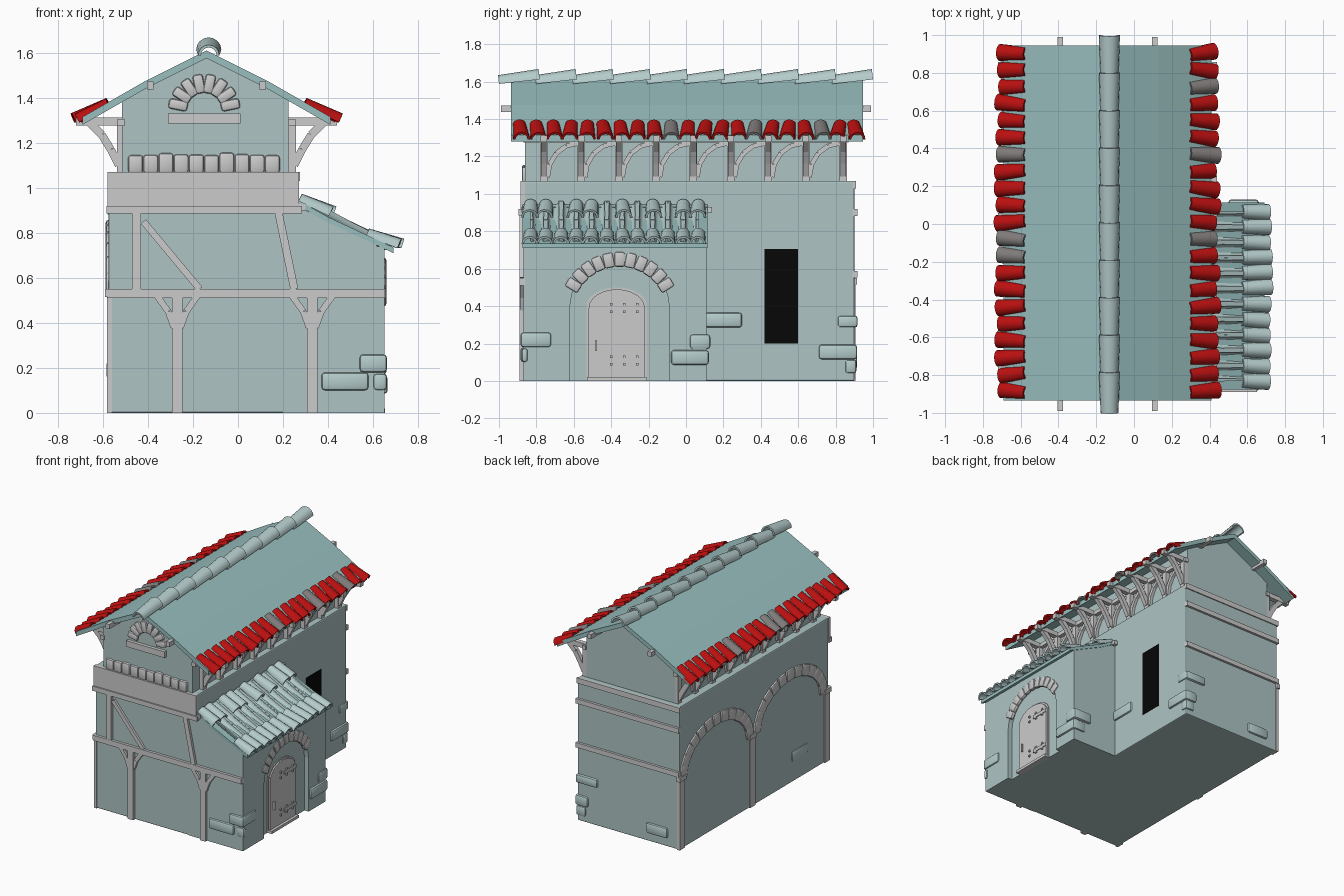
import bpy, bmesh, math, random
from mathutils import Vector, Matrix

if "Cube" in bpy.data.objects:
    bpy.data.objects.remove(bpy.data.objects["Cube"])

random.seed(4)
C = -0.14                      # x of the ridge line
X, Y, Z = Vector((1, 0, 0)), Vector((0, 1, 0)), Vector((0, 0, 1))


def mat(name, col):
    m = bpy.data.materials.new(name)
    m.diffuse_color = (*col, 1)
    m.use_nodes = True
    m.node_tree.nodes["Principled BSDF"].inputs["Base Color"].default_value = m.diffuse_color
    return m


PLASTER = mat("plaster", (0.42, 0.55, 0.55))
ROOF = mat("roof_teal", (0.32, 0.52, 0.52))
CLAY = mat("pale_clay", (0.46, 0.60, 0.60))
RED = mat("red_clay", (0.50, 0.005, 0.005))
BLACK = mat("black", (0.002, 0.002, 0.002))


def finish(name, bm, material=None, smooth=False):
    bmesh.ops.recalc_face_normals(bm, faces=bm.faces)
    me = bpy.data.meshes.new(name)
    bm.to_mesh(me)
    bm.free()
    ob = bpy.data.objects.new(name, me)
    bpy.context.collection.objects.link(ob)
    if material:
        me.materials.append(material)
    if smooth:
        bpy.ops.object.select_all(action='DESELECT')
        ob.select_set(True)
        bpy.context.view_layer.objects.active = ob
        bpy.ops.object.shade_smooth_by_angle(angle=math.radians(40))
    return ob


def prism(bm, pts, a, b, axis='y'):
    """Extrude a profile: (x, z) along y, or (y, z) along x."""
    f = (lambda p, t: (p[0], t, p[1])) if axis == 'y' else (lambda p, t: (t, p[0], p[1]))
    r0 = [bm.verts.new(f(p, a)) for p in pts]
    r1 = [bm.verts.new(f(p, b)) for p in pts]
    n = len(pts)
    bm.faces.new(r0)
    bm.faces.new(r1[::-1])
    for i in range(n):
        j = (i + 1) % n
        bm.faces.new((r0[i], r1[i], r1[j], r0[j]))


def block(bm, c, size, rot=Matrix(), bevel=0):
    m = Matrix.Translation(c) @ rot @ Matrix.Diagonal((*size, 1))
    vs = bmesh.ops.create_cube(bm, size=1, matrix=m)['verts']
    if bevel:
        es = list({e for v in vs for e in v.link_edges})
        bmesh.ops.bevel(bm, geom=es, offset=bevel, segments=2, profile=0.5, affect='EDGES')


def span(bm, x0, x1, y0, y1, z0, z1, bevel=0):
    block(bm, ((x0 + x1) / 2, (y0 + y1) / 2, (z0 + z1) / 2), (x1 - x0, y1 - y0, z1 - z0), bevel=bevel)


def bar(bm, p, q, w, depth, n=Y):
    p, q = Vector(p), Vector(q)
    t = (q - p).normalized()
    rot = Matrix((t, n, t.cross(n))).transposed().to_4x4()
    block(bm, (p + q) / 2, ((q - p).length, depth, w), rot)


def path(bm, pts, w, depth, n=Y):
    for p, q in zip(pts, pts[1:]):
        bar(bm, p, q, w, depth, n)


def tile(bm, p0, p1, r0, r1, up=1, t=0.012, n=8):
    """Half-round tapered roof tile from p0 to p1 (up=-1 gives a trough)."""
    p0, p1 = Vector(p0), Vector(p1)
    d = (p1 - p0).normalized()
    side = d.cross(Z).normalized()
    nrm = side.cross(d) * up
    o0, i0, o1, i1 = [[bm.verts.new(p + (side * math.cos(math.pi * k / n) + nrm * math.sin(math.pi * k / n)) * r)
                       for k in range(n + 1)]
                      for p, r in ((p0, r0), (p0, r0 - t), (p1, r1), (p1, r1 - t))]
    for a, b in ((o0, o1), (i0, i1), (o0, i0), (o1, i1)):
        for k in range(n):
            bm.faces.new((a[k], a[k + 1], b[k + 1], b[k]))
    for k in (0, n):
        bm.faces.new((o0[k], i0[k], i1[k], o1[k]))


def arch(bm, axis, fixed, c, rx, rz, a0, a1, n, size, bevel=0.012):
    """Ring of wedge stones; axis 'x' lies in the yz plane, 'y' in the xz plane."""
    for k in range(n):
        a = math.radians(a0 + (a1 - a0) * (k + 0.5) / n)
        u, v = c[0] + rx * math.cos(a), c[1] + rz * math.sin(a)
        na = math.atan2(math.sin(a) / rz, math.cos(a) / rx)
        if axis == 'x':
            block(bm, (fixed, u, v), size, Matrix.Rotation(na - math.pi / 2, 4, 'X'), bevel)
        else:
            block(bm, (u, fixed, v), (size[1], size[0], size[2]), Matrix.Rotation(math.pi / 2 - na, 4, 'Y'), bevel)


# Main body
bm = bmesh.new()
span(bm, -0.575, 0.27, -0.87, 0.9, 0, 1.07, 0.008)
finish("main_walls", bm, PLASTER)

# Side annex with recessed doorway
bm = bmesh.new()
prism(bm, [(0.2, 0), (0.615, 0), (0.615, 0.755), (0.4, 0.85), (0.2, 0.95)], -0.87, 0.11)
arc = [(-0.355 - 0.265 * math.cos(math.radians(a)), 0.40 + 0.24 * math.sin(math.radians(a))) for a in range(0, 181, 15)]
prism(bm, [(-0.87, 0), (-0.62, 0)] + arc + [(-0.09, 0), (0.11, 0), (0.11, 0.74), (-0.87, 0.74)], 0.615, 0.65, 'x')
finish("annex_walls", bm, PLASTER)

# Upper storey with gables
bm = bmesh.new()
prism(bm, [(C - .375, 1.05), (C + .365, 1.05), (C + .365, 1.40), (C + .27, 1.455), (C, 1.59),
           (C - .27, 1.455), (C - .375, 1.40)], -0.86, 0.86)
finish("upper_walls", bm, PLASTER)

# Main roof
bm = bmesh.new()
half = [(0.55, 1.315), (0.27, 1.475)]
outer = [(C - x, z) for x, z in half] + [(C, 1.61)] + [(C + x, z) for x, z in half[::-1]]
prism(bm, outer + [(x, z - 0.035) for x, z in outer[::-1]], -0.935, 0.945)
finish("main_roof", bm, ROOF)

# Annex roof slab
bm = bmesh.new()
top = [(0.25, 0.955), (0.4, 0.87), (0.69, 0.735)]
prism(bm, top + [(x, z - 0.025) for x, z in top[::-1]], -0.875, 0.115)
finish("annex_roof", bm, ROOF)

# Annex tiles: troughs, bottom row of caps, scattered caps at the top
bm = bmesh.new()
for i in range(12):
    y = -0.83 + i * 0.0815
    j = random.uniform(-0.01, 0.01)
    if i < 11:
        tile(bm, (0.29, y + 0.04, 0.962), (0.48, y + 0.04, 0.862), 0.04, 0.043, -1)
        tile(bm, (0.44, y + 0.04, 0.88), (0.68 + j, y + 0.04, 0.762), 0.04, 0.043, -1)
    tile(bm, (0.57, y, 0.785), (0.715 + j, y + j, 0.732), 0.036, 0.044)
    if i not in (2, 5, 7, 9):
        tile(bm, (0.27, y, 0.94), (0.41 + j, y + j, 0.875), 0.036, 0.046)
finish("annex_tiles", bm, CLAY, True)

# Eave tiles, mostly red with a few grey
red, grey = bmesh.new(), bmesh.new()
for s in (-1, 1):
    for i in range(21):
        y = -0.885 + i * 0.0895
        j, k = random.uniform(-0.015, 0.015), random.uniform(-0.01, 0.01)
        tile(grey if i in (9, 14, 18 - 10 * (s < 0)) else red, (C + s * 0.43, y + k, 1.366),
             (C + s * (0.57 + j), y - k, 1.290), 0.036, 0.045)
finish("red_eave_tiles", red, RED, True)
finish("grey_eave_tiles", grey, mat("dark_clay", (0.22, 0.2, 0.2)), True)

# Ridge tiles
bm = bmesh.new()
for i in range(10):
    y = -1 + i * 0.198
    tile(bm, (C + 0.01, y, 1.588), (C + 0.01, y + 0.218, 1.612), 0.047, 0.056)
finish("ridge_tiles", bm, CLAY, True)

# Eave brackets: post, arm, curved braces
bm = bmesh.new()
ang = [math.radians(a) for a in (0, 22, 45, 68, 90)]
for s in (-1, 1):
    for i in range(9):
        y = -0.76 + i * 0.2
        block(bm, (C + s * .38, y, 1.18), (.035, .04, .24))
        block(bm, (C + s * .47, y, 1.295), (.22, .035, .035))
        path(bm, [(C + s * .39, y, 1.10), (C + s * .425, y, 1.17), (C + s * .465, y, 1.235),
                  (C + s * .52, y, 1.29)], .035, .03)
        if i < 8:
            path(bm, [(C + s * .38, y + .18 - .16 * math.cos(a), 1.09 + .18 * math.sin(a)) for a in ang], .025, .022, X)
    block(bm, (C + s * .38, 0.0, 1.29), (.03, 1.74, .03))
    # purlin with exposed ends
    block(bm, (C + s * .25, 0, 1.455), (.03, 1.98, .035))
finish("eave_brackets", bm)

# Front timber frame
bm = bmesh.new()
F = -0.875
span(bm, -0.58, 0.65, -0.89, -0.86, 0.51, 0.55)
span(bm, -0.585, 0.285, -0.895, -0.86, 0.885, 0.92)
span(bm, -0.58, 0.272, -0.885, -0.86, 0.92, 1.07)
for x in (-0.27, 0.33):
    bar(bm, (x, F, 0), (x, F, 0.51), 0.045, 0.03)
    for s in (-1, 1):
        path(bm, [(x + s * .015, F, .38), (x + s * .04, F, .45), (x + s * .09, F, .52)], .028, .026)
bar(bm, (-0.45, F, 0.55), (-0.45, F, 0.89), 0.04, 0.028)
bar(bm, (-0.42, F, 0.85), (-0.17, F, 0.55), 0.03, 0.024)
bar(bm, (0.18, F, 0.89), (0.25, F, 0.55), 0.035, 0.028)
finish("front_timbers", bm)

# Back beams, left wall posts, annex roof beam
bm = bmesh.new()
for z in (0.57, 0.90):
    span(bm, -0.58, 0.275, 0.89, 0.918, z - 0.018, z + 0.018)
span(bm, -0.58, 0.275, 0.89, 0.908, 1.03, 1.07)
span(bm, 0.27, 0.30, -0.88, 0.14, 0.90, 0.93)
for y in (-0.845, 0.04, 0.875):
    span(bm, -0.582, -0.56, y - 0.03, y + 0.03, 0, 0.54)
    span(bm, -0.59, -0.56, y - 0.04, y + 0.04, 0.515, 0.55)
finish("beams_and_posts", bm)

# Arches on left wall, over the door and in the gable
bm = bmesh.new()
for y in (0.46, -0.41):
    arch(bm, 'x', -0.570, (y, 0.54), 0.39, 0.275, 0, 180, 13, (0.035, 0.09, 0.085))
arch(bm, 'x', 0.644, (-0.355, 0.36), 0.29, 0.29, 26, 154, 11, (0.03, 0.057, 0.08))
arch(bm, 'y', -0.855, (-0.15, 1.345), 0.118, 0.118, 0, 180, 8, (0.04, 0.046, 0.085))
finish("stone_arches", bm, None, True)

# Gable sill and row of rounded stones on the front ledge
bm = bmesh.new()
span(bm, -0.31, 0.01, -0.885, -0.84, 1.285, 1.33)
for i in range(10):
    x = -0.455 + i * 0.0675
    span(bm, x - 0.033, x + 0.033, -0.878, -0.83, 1.065, 1.15 + random.uniform(-.006, .006), 0.012)
finish("front_ledge_stones", bm, None, True)

# Corner stones
bm = bmesh.new()
for s in ((.37, .58, -.885, -.84, .1, .18), (.54, .662, -.885, -.72, .18, .26), (.6, .662, -.88, -.845, .1, .175),
          (.55, .665, -.08, .122, .085, .165), (.5, .66, .02, .13, .17, .25), (.23, .285, .1, .3, .285, .365),
          (.18, .285, .71, .915, .115, .195), (.1, .28, .81, .918, .285, .35), (.2, .28, .85, .912, .04, .115),
          (-.48, -.3, .87, .915, .06, .14), (-.585, -.55, -.62, -.43, .15, .23)):
    span(bm, *s, bevel=0.016)
finish("corner_stones", bm, CLAY, True)

# Door with hinges, studs, handle and threshold
bm = bmesh.new()
door = [(-0.37 - 0.15 * math.cos(math.radians(a)), 0.39 + 0.1 * math.sin(math.radians(a))) for a in range(0, 181, 15)]
frame = [(-0.37 + (y + 0.37) * 1.08, z + (0.01 if z > 0.391 else 0)) for y, z in door]
prism(bm, [(-0.532, 0)] + frame + [(-0.208, 0)], 0.60, 0.622, 'x')
prism(bm, [(-0.52, 0.02)] + door + [(-0.22, 0.02)], 0.60, 0.632, 'x')
span(bm, 0.60, 0.652, -0.53, -0.21, 0, 0.02)
for z in (0.11, 0.39):
    span(bm, 0.62, 0.638, -0.36, -0.22, z - 0.012, z + 0.012)
    for y in (-0.40, -0.33, -0.26):
        for dz in (-0.02, 0.02):
            block(bm, (0.636, y, z + dz), (0.012, 0.014, 0.014))
span(bm, 0.62, 0.645, -0.485, -0.475, 0.16, 0.22)
finish("door", bm)

# Dark window
bm = bmesh.new()
span(bm, 0.26, 0.273, 0.42, 0.6, 0.2, 0.705)
finish("side_window", bm, BLACK)
